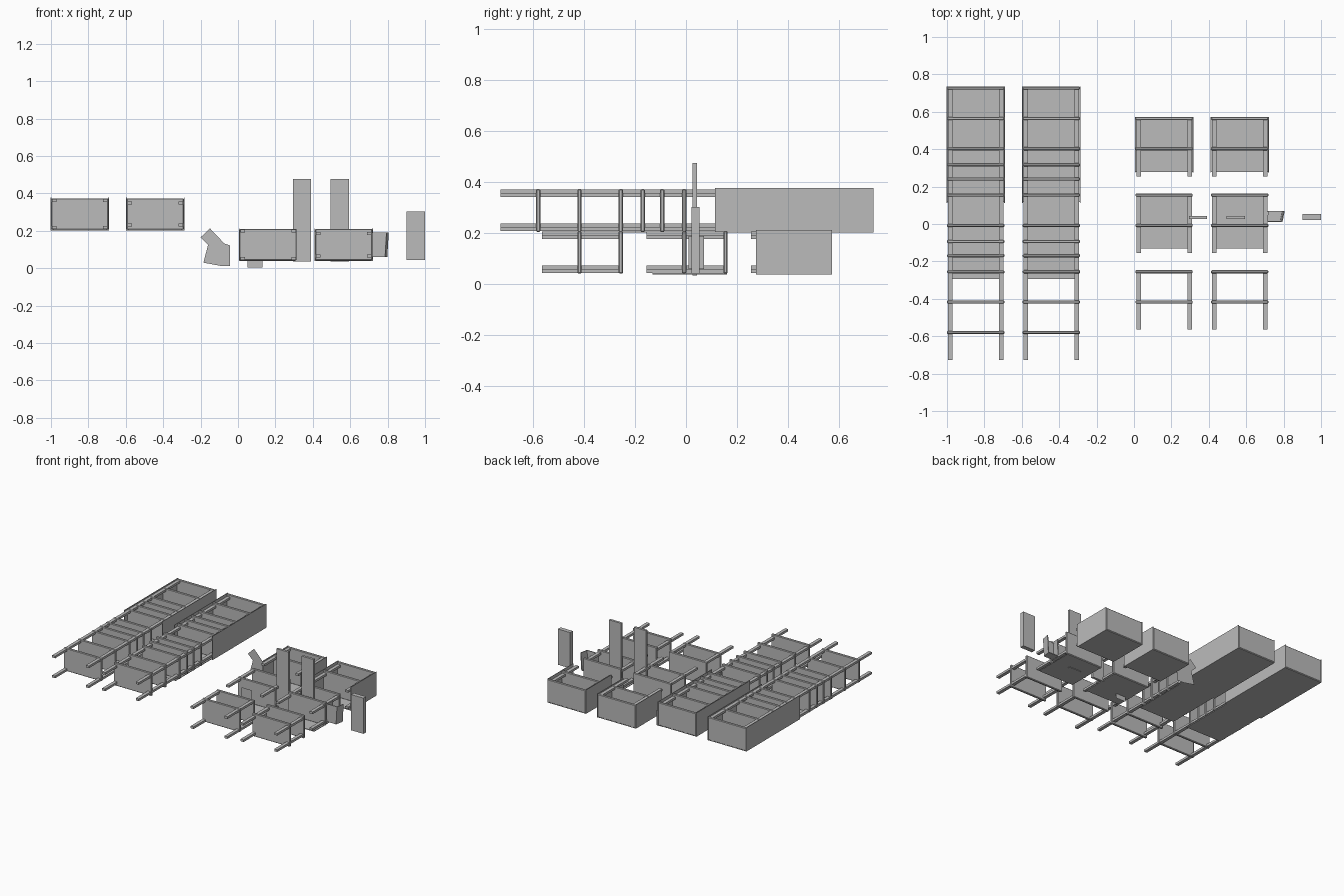
import bpy
import bmesh
from mathutils import Vector

cube = bpy.data.objects.get("Cube")
if cube:
    bpy.data.objects.remove(cube, do_unlink=True)

grey = bpy.data.materials.new("metal grey")
grey.use_nodes = True
colour = (0.5, 0.5, 0.5, 1)
grey.diffuse_color = colour
grey.node_tree.nodes["Principled BSDF"].inputs["Base Color"].default_value = colour


def finish(name, bm):
    mesh = bpy.data.meshes.new(name)
    bm.to_mesh(mesh)
    bm.free()
    mesh.materials.append(grey)
    obj = bpy.data.objects.new(name, mesh)
    bpy.context.collection.objects.link(obj)
    return obj


def box(name, x, y, z, bevel=0):
    """Box from three (low, high) ranges."""
    bm = bmesh.new()
    bmesh.ops.create_cube(bm, size=1)
    for v in bm.verts:
        v.co = Vector([(lo + hi) / 2 + c * (hi - lo)
                       for c, (lo, hi) in zip(v.co, (x, y, z))])
    obj = finish(name, bm)
    if bevel:
        mod = obj.modifiers.new("edge", "BEVEL")
        mod.width = bevel
        mod.segments = 1
    return obj


def sheet(name, points, y):
    """Flat sheet cut to an outline in the upright plane."""
    bm = bmesh.new()
    bm.faces.new([bm.verts.new((px, y, pz)) for px, pz in points])
    return finish(name, bm)


HALF, DEEP, PITCH = 0.153, 0.084, 0.162


def shelf_unit(name, cx, top, cz, shelves, spread, back, sides):
    """Shelf unit lying on its back, its top towards +y."""
    foot = top - shelves * PITCH + 0.006
    for i in range(shelves):
        y = top - i * PITCH
        box(name + "_shelf", (cx - HALF, cx + HALF), (y - 0.017, y),
            (cz - DEEP, cz + DEEP), 0.004)
    for sx in (-1, 1):
        for sz in (-1, 1):
            px, pz = cx + sx * 0.136, cz + sz * spread
            box(name + "_post", (px - 0.012, px + 0.012), (foot, top - 0.002),
                (pz - 0.008, pz + 0.008))
        if sides:
            wx = cx + sx * (HALF + 0.001)
            box(name + "_side_panel", (wx - 0.002, wx + 0.002),
                (foot + 0.02, top), (cz - DEEP - 0.003, cz + DEEP + 0.003))
    if back:
        box(name + "_back_panel", (cx - HALF, cx + HALF) if sides else (cx - 0.143, cx + 0.143),
            (foot + 0.024, top - 0.002), (cz - DEEP - 0.003, cz - DEEP + 0.002))


# Tall and short units, each as open frame, with back, and with back and sides
for row in range(3):
    shift = row * 0.41
    for col, spread in enumerate((0.073, 0.06)):
        shelf_unit("tall_unit", -0.846 + col * 0.404, 0.735 - shift, 0.29,
                   4, spread, row < 2, row == 0)
        shelf_unit("short_unit", 0.161 + col * 0.404, 0.573 - shift, 0.126,
                   2, spread, row < 2, row == 0)

# Loose upright panels
for left in (0.293, 0.495):
    box("tall_loose_panel", (left, left + 0.098), (0.026, 0.043), (0.035, 0.476))
box("short_loose_panel", (0.9, 1.0), (0.022, 0.053), (0.043, 0.304))

# Small open bracket
bracket = [
    box("bracket_plate", (0.7, 0.79), (0.01, 0.016), (0.06, 0.19)),
    box("bracket_wall", (0.784, 0.79), (0.01, 0.07), (0.06, 0.19)),
    box("bracket_wall", (0.7, 0.706), (0.01, 0.07), (0.06, 0.19)),
    box("bracket_base", (0.7, 0.79), (0.01, 0.07), (0.06, 0.066)),
]
for part in bracket:
    for v in part.data.vertices:
        v.co.x += (v.co.y - 0.01) * 0.2 + (v.co.z - 0.125) * 0.06

# Bent flat sheet and small square sheet
sheet("bent_sheet", [(-0.2, 0.165), (-0.15, 0.213), (-0.073, 0.132), (-0.042, 0.122),
                     (-0.042, 0.012), (-0.09, 0.012), (-0.185, 0.03), (-0.16, 0.125)], 0.4)
sheet("square_sheet", [(0.05, 0.004), (0.13, 0.004), (0.13, 0.15), (0.05, 0.15)], -0.03)
